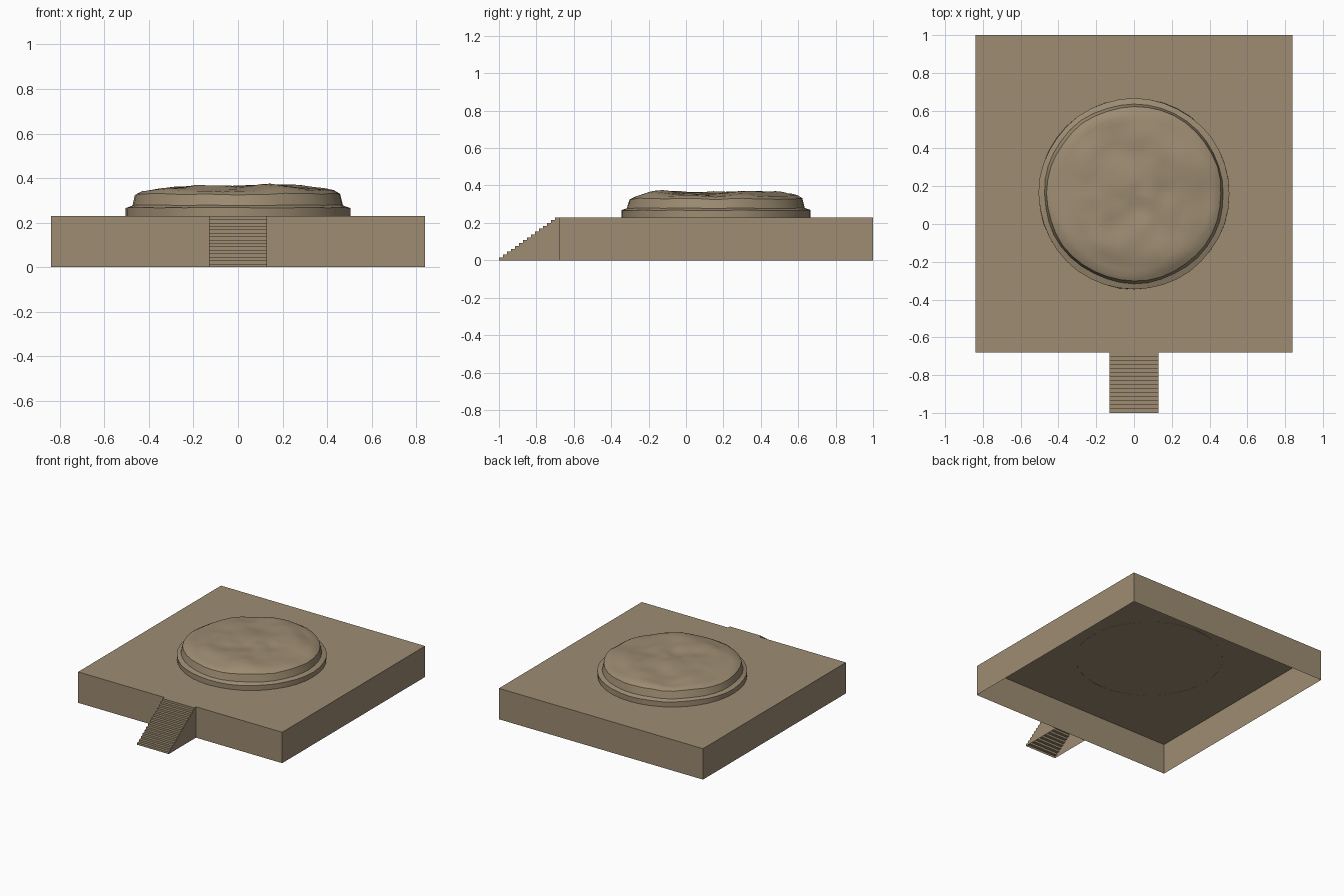
import bpy, bmesh, math
from mathutils import noise, Vector

if "Cube" in bpy.data.objects:
    bpy.data.objects.remove(bpy.data.objects["Cube"])

stone = bpy.data.materials.new("sandstone")
stone.diffuse_color = (0.337, 0.262, 0.168, 1)
stone.use_nodes = True
stone.node_tree.nodes["Principled BSDF"].inputs["Base Color"].default_value = stone.diffuse_color

TOP = 0.23


def finish(name, bm):
    bmesh.ops.recalc_face_normals(bm, faces=bm.faces)
    mesh = bpy.data.meshes.new(name)
    bm.to_mesh(mesh)
    bm.free()
    mesh.materials.append(stone)
    ob = bpy.data.objects.new(name, mesh)
    bpy.context.collection.objects.link(ob)
    return ob


# platform: a square block, open underneath
bm = bmesh.new()
floor = [bm.verts.new((x, y, 0)) for x, y in
         ((-0.84, -0.68), (0.84, -0.68), (0.84, 1.0), (-0.84, 1.0))]
roof = [bm.verts.new((v.co.x, v.co.y, TOP)) for v in floor]
for i in range(4):
    j = (i + 1) % 4
    bm.faces.new((floor[i], floor[j], roof[j], roof[i]))
bm.faces.new(roof)
finish("platform", bm)

# staircase: stepped profile with closed sides, open underneath and at the back
bm = bmesh.new()
STEPS, W = 15, 0.13
run, rise = 0.32 / STEPS, TOP / STEPS
path = [(-1.0, 0.0)]
for i in range(STEPS):
    path += [(-1 + i * run, (i + 1) * rise), (-1 + (i + 1) * run, (i + 1) * rise)]
left, right = ([bm.verts.new((x, y, z)) for y, z in path] for x in (-W, W))
for i in range(len(path) - 1):
    bm.faces.new((left[i], right[i], right[i + 1], left[i + 1]))
for side, x in ((left, -W), (right, W)):
    bm.faces.new(side + [bm.verts.new((x, -0.68, 0))])
finish("staircase", bm)

# mound: irregular rings with a base ledge, a steep side and a bumpy top
bm = bmesh.new()
SEG = 40
CENTRE = Vector((0, 0.16))
# radius, height, height wobble, radius wobble
rings = [(0.505, 0.229, 0.0, 0.003), (0.505, 0.268, 0.005, 0.004),
         (0.475, 0.279, 0.005, 0.006), (0.462, 0.330, 0.012, 0.007),
         (0.435, 0.345, 0.013, 0.006)]
rings += [(0.435 - 0.029 * k, 0.345 + 0.018 * min(1, k / 4), 0.022, 0.0)
          for k in range(1, 15)]
prev = None
for n, (r, z, dz, dr) in enumerate(rings):
    ring = []
    for i in range(SEG):
        a = math.tau * i / SEG
        c, s = math.cos(a), math.sin(a)
        rr = r + dr * noise.noise(Vector((c * 2.5, s * 2.5, n * 0.7)))
        p = Vector((c * rr * 5, s * rr * 5, 3.3))
        bump = noise.noise(p) + 0.4 * noise.noise(p * 2.3)
        ring.append(bm.verts.new((CENTRE.x + c * rr, CENTRE.y + s * rr, z + dz * bump)))
    if prev:
        for i in range(SEG):
            j = (i + 1) % SEG
            bm.faces.new((prev[i], prev[j], ring[j], ring[i]))
    prev = ring
tip = bm.verts.new((CENTRE.x, CENTRE.y, sum(v.co.z for v in prev) / SEG))
for i in range(SEG):
    bm.faces.new((prev[i], prev[(i + 1) % SEG], tip))
mound = finish("mound", bm)
bpy.context.view_layer.objects.active = mound
mound.select_set(True)
bpy.ops.object.shade_smooth_by_angle(angle=math.radians(30))
